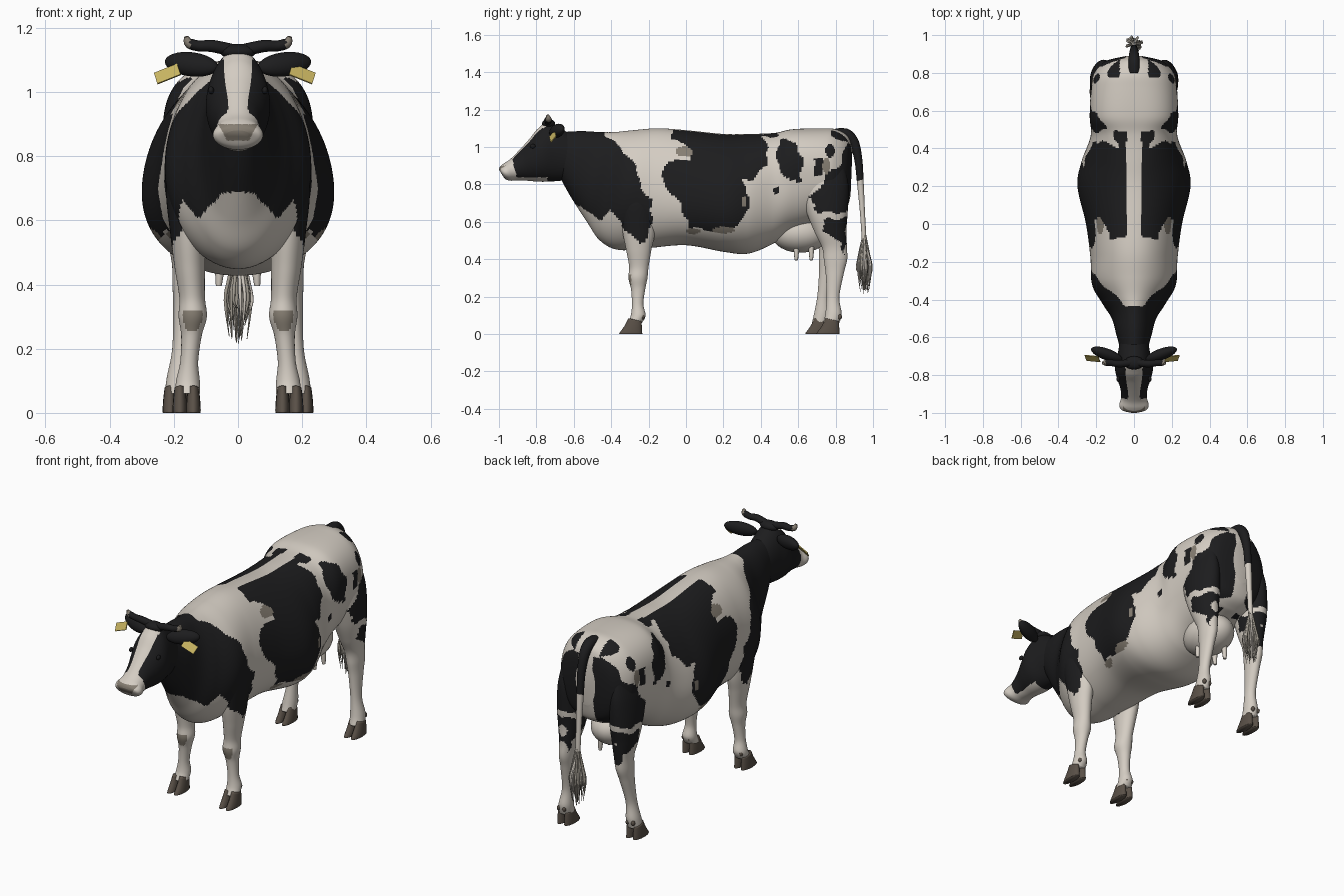
import bpy, bmesh, math, random
from mathutils import Vector

if "Cube" in bpy.data.objects:
    bpy.data.objects.remove(bpy.data.objects["Cube"])

random.seed(4)

# ---------- colours ----------
COLOURS = [("white_coat", (.66, .61, .545)), ("black_coat", (.012, .012, .013)),
           ("taupe_spot", (.24, .21, .17)), ("hoof_brown", (.10, .08, .063)),
           ("tag_yellow", (.58, .46, .12)), ("tuft_grey", (.36, .33, .28))]
MATS = []
for n, c in COLOURS:
    m = bpy.data.materials.new(n)
    m.diffuse_color = (*c, 1)
    m.use_nodes = True
    m.node_tree.nodes["Principled BSDF"].inputs["Base Color"].default_value = m.diffuse_color
    MATS.append(m)
WHITE, BLACK, TAUPE, HOOF, YELLOW, TUFT = range(6)


# ---------- helpers ----------
def paint(ob, rule):
    """Give every face a material: fixed index or rule(x, y, z)."""
    ob.data.materials.clear()
    for m in MATS:
        ob.data.materials.append(m)
    for p in ob.data.polygons:
        p.use_smooth = True
        c = ob.matrix_world @ p.center
        p.material_index = rule if isinstance(rule, int) else rule(*c)


def spline(rows, per):
    """Catmull-Rom resample of section rows."""
    out = []
    for i in range(len(rows) - 1):
        a, b, c, d = rows[max(i - 1, 0)], rows[i], rows[i + 1], rows[min(i + 2, len(rows) - 1)]
        for j in range(per):
            t = j / per
            out.append([.5 * (2 * q + (r - p) * t + (2 * p - 5 * q + 4 * r - s) * t * t
                              + (3 * q - p - 3 * r + s) * t ** 3) for p, q, r, s in zip(a, b, c, d)])
    return out + [list(rows[-1])]


def loft(name, rows, rule, sides=24, per=6):
    """Rows: y1, z1, y2, z2 (ends of section), half width, x centre, pear shape, roundness."""
    rows = [tuple(r) + (0, 0, 1)[len(r) - 5:] for r in rows]
    bm = bmesh.new()
    rings = []
    for y1, z1, y2, z2, w, x, k, e in spline(rows, per):
        ring = []
        for i in range(sides):
            a = math.tau * i / sides
            c, s = math.cos(a), math.sin(a)
            c, s = math.copysign(abs(c) ** e, c), math.copysign(abs(s) ** e, s)
            ring.append(bm.verts.new((x + w * s * (1 - k * c), (y1 + y2) / 2 + (y1 - y2) / 2 * c,
                                      (z1 + z2) / 2 + (z1 - z2) / 2 * c)))
        rings.append(ring)
    for r, q in zip(rings, rings[1:]):
        for i in range(sides):
            j = (i + 1) % sides
            bm.faces.new((r[i], r[j], q[j], q[i]))
    bm.faces.new(rings[0])
    bm.faces.new(rings[-1])
    bmesh.ops.recalc_face_normals(bm, faces=bm.faces)
    me = bpy.data.meshes.new(name)
    bm.to_mesh(me)
    bm.free()
    ob = bpy.data.objects.new(name, me)
    bpy.context.collection.objects.link(ob)
    paint(ob, rule)
    return ob


def ball(name, loc, size, rule, rot=(0, 0, 0)):
    bpy.ops.mesh.primitive_uv_sphere_add(segments=28, ring_count=18, location=loc, rotation=rot)
    ob = bpy.context.object
    ob.name, ob.scale = name, size
    bpy.context.view_layer.update()
    paint(ob, rule)


def tubes(name, paths, rule):
    """Paths: lists of (x, y, z, radius)."""
    cu = bpy.data.curves.new(name, 'CURVE')
    cu.dimensions, cu.bevel_depth, cu.bevel_resolution, cu.use_fill_caps = '3D', 1, 2, True
    for path in paths:
        pts = spline(path, 4)
        sp = cu.splines.new('POLY')
        sp.points.add(len(pts) - 1)
        for p, (x, y, z, r) in zip(sp.points, pts):
            p.co, p.radius = (x, y, z, 1), max(r, .0005)
    ob = bpy.data.objects.new(name, cu)
    bpy.context.collection.objects.link(ob)
    bpy.ops.object.select_all(action='DESELECT')
    ob.select_set(True)
    bpy.context.view_layer.objects.active = ob
    bpy.ops.object.convert(target='MESH')
    paint(bpy.context.object, rule)


# ---------- coat pattern: patches in side view (y, z), same on both sides ----------
PATCHES = [
    [(-.9, 1.3), (-.42, 1.2), (-.43, 1.06), (-.33, .98), (-.26, .88), (-.25, .8), (-.19, .72), (-.18, .62),
     (-.2, .53), (-.25, .48), (-.33, .57), (-.4, .66), (-.47, .61), (-.56, .69), (-.9, .69)],
    [(-.02, 1.2), (-.08, 1.04), (.03, 1.0), (.02, .94), (-.11, .92), (-.13, .82), (-.03, .69), (.02, .57), (.16, .55),
     (.27, .58), (.34, .66), (.33, .77), (.29, .82), (.36, .83), (.43, .9), (.44, 1.0), (.4, 1.05), (.5, 1.06),
     (.5, 1.2)],
    [(.5, 1.04), (.58, 1.03), (.63, .93), (.61, .82), (.53, .83), (.48, .93)],
    [(.78, 1.2), (.78, 1.06), (.86, 1.02), (.82, .9), (.76, .86), (.72, .79), (.66, .73), (.71, .65), (.95, .65),
     (.95, 1.2)],
    [(.68, .95), (.73, .94), (.74, .85), (.69, .86)],
    [(.73, .61), (.86, .625), (.85, .42), (.82, .5), (.74, .54)]]
SPOTS = [(.48, .77, .018, .018, BLACK), (.77, .98, .025, .035, BLACK), (-.01, .975, .045, .028, TAUPE),
         (.2, .555, .06, .018, TAUPE), (.04, .55, .04, .015, TAUPE), (.75, .9, .02, .045, TAUPE),
         (.31, .71, .012, .03, TAUPE)]


def inside(poly, y, z):
    hit = False
    for (a, b), (c, d) in zip(poly, poly[1:] + poly[:1]):
        if (b > z) != (d > z) and y < (c - a) * (z - b) / (d - b) + a:
            hit = not hit
    return hit


def coat(x, y, z):
    x = abs(x)
    if y > -.38 and x < ((.075 if z > 1.02 else .045) if y > .7 else .04):     # white back line
        return WHITE
    for sy, sz, ry, rz, col in SPOTS:
        if ((y - sy) / ry) ** 2 + ((z - sz) / rz) ** 2 < 1:
            return col
    wy, wz = y + .007 * math.sin(60 * z), z + .007 * math.sin(55 * y + 1)   # ragged edges
    return BLACK if any(inside(p, wy, wz) for p in PATCHES) else WHITE


def face_coat(x, y, z):
    x = abs(x)
    if y < -.962 and .848 < z < .9 and x < .035 + (z - .848) * .5:
        return TAUPE
    if y + .25 * (z - .9) < -.92 or (z < .838 and y < -.74):
        return WHITE
    top = z > .99 - (y + .885) * -1.0 - .035           # upper face plane
    return WHITE if y < -.75 and top and x < .032 + .1 * max(0, z - .96) else BLACK


def leg_coat(x, y, z):
    return TAUPE if .255 < z < .32 and y < -.293 else coat(x, y, z)


# ---------- body and neck ----------
loft("body", [
    (-.66, 1.08, -.68, .85, .07, 0, 0, 1), (-.56, 1.085, -.62, .74, .092, 0, 0, 1),
    (-.46, 1.08, -.53, .60, .118, 0, .05, 1), (-.38, 1.08, -.46, .50, .165, 0, .04, 1),
    (-.28, 1.09, -.36, .45, .222, 0, 0, 1.04), (-.15, 1.10, -.2, .46, .23, 0, .08, .96),
    (0, 1.09, 0, .475, .25, 0, .16, .93), (.2, 1.07, .2, .44, .293, 0, .19, .95),
    (.33, 1.07, .33, .43, .275, 0, .13, .95), (.47, 1.075, .46, .48, .23, 0, .02, .85),
    (.57, 1.095, .57, .55, .232, 0, -.09, .8), (.72, 1.10, .74, .60, .225, 0, -.08, .86),
    (.80, 1.095, .80, .62, .21, 0, 0, .9), (.865, 1.06, .855, .66, .155, 0, .06, .95),
    (.89, .99, .88, .74, .06, 0, 0, 1)], coat, 160, 16)

# ---------- head ----------
loft("head", [
    (-.62, 1.07, -.62, .83, .075), (-.73, 1.13, -.67, .82, .088), (-.79, 1.10, -.74, .815, .10),
    (-.84, 1.04, -.79, .815, .09), (-.89, .985, -.85, .82, .072), (-.94, .935, -.90, .822, .068),
    (-.975, .912, -.94, .82, .078), (-.994, .895, -.967, .83, .068), (-1, .88, -.985, .855, .035)],
    face_coat, 96, 10)
ball("poll", (0, -.735, 1.125), (.055, .035, .025), BLACK)

for s, side in ((1, "right"), (-1, "left")):
    # head parts
    ball("eye_" + side, (s * .084, -.82, 1.005), (.009, .015, .012), BLACK)
    ball("nostril_" + side, (s * .034, -.98, .878), (.012, .008, .008), HOOF)
    ball("ear_" + side, (s * .145, -.69, 1.086), (.088, .03, .038), BLACK, (-.3, s * -.12, s * .35))
    tubes("horn_" + side, [[(s * .02, -.735, 1.13, .02), (s * .08, -.74, 1.143, .019), (s * .12, -.735, 1.143, .017),
                            (s * .152, -.735, 1.152, .016), (s * .162, -.74, 1.172, .007)]],
          lambda x, y, z: TAUPE if abs(x) > .15 else BLACK)
    bpy.ops.mesh.primitive_cube_add(size=1, location=(s * (.2 if s > 0 else .22), -.712, 1.056),
                                    rotation=(-.65, s * .38, s * .1))
    tag = bpy.context.object
    tag.name, tag.scale = "ear_tag_" + side, (.078, .005, .045)
    paint(tag, YELLOW)
    for p in tag.data.polygons:
        p.use_smooth = False

    # front leg
    loft("front_leg_" + side, [
        (-.37, .80, -.18, .82, .04, s * .15), (-.36, .70, -.16, .72, .062, s * .162),
        (-.34, .55, -.165, .55, .055, s * .155), (-.32, .45, -.185, .45, .047, s * .15),
        (-.304, .36, -.2, .36, .04, s * .143), (-.308, .30, -.206, .30, .044, s * .141),
        (-.294, .24, -.218, .24, .032, s * .145), (-.289, .16, -.228, .16, .028, s * .152),
        (-.295, .10, -.216, .10, .037, s * .156), (-.312, .06, -.235, .06, .038, s * .157)], leg_coat, 40, 9)

    # hind leg, the left one set a little forward
    def back(z):
        return -.06 * min(1, max(0, (.62 - z) / .5)) if s < 0 else 0
    hind = [(.62, .90, .84, .92, .04, .16), (.61, .78, .868, .80, .066, .16), (.645, .65, .865, .66, .072, .162),
            (.69, .54, .858, .56, .06, .162), (.728, .46, .86, .47, .044, .162), (.738, .39, .862, .40, .038, .166),
            (.747, .32, .845, .33, .032, .17), (.752, .2, .82, .2, .027, .178), (.745, .11, .832, .11, .036, .186),
            (.733, .06, .82, .06, .038, .19)]
    loft("hind_leg_" + side, [(a + back(b), b, c + back(d), d, w, s * x) for a, b, c, d, w, x in hind],
         coat, 48, 14)

    # hooves: two claws and two dewclaws per foot
    for foot, x, c in (("front", .16, -.278), ("hind", .191, .777 + back(0))):
        for o in (-.021, .021):
            cx = s * (x + o)
            loft(f"{foot}_hoof_{side}", [
                (c - .03, .085, c + .04, .068, .017, cx), (c - .05, .045, c + .042, .04, .021, cx),
                (c - .075, .01, c + .044, .008, .023, cx), (c - .08, 0, c + .045, 0, .022, cx)], HOOF, 16, 3)
            ball(f"{foot}_dewclaw_{side}", (s * (x + o * .8), c + .045, .092), (.01, .012, .014), HOOF)

    # teats
    for y in (.59, .67):
        tubes("teat_" + side, [[(s * .055, y, .48, .016), (s * .058, y, .43, .013), (s * .06, y, .395, .009)]], WHITE)

# ---------- udder ----------
ball("udder", (0, .61, .54), (.118, .155, .105), WHITE)

# ---------- tail ----------
loft("tail", [(.80, 1.06, .80, 1.10, .03), (.85, 1.04, .87, 1.095, .03), (.88, 1.0, .92, 1.04, .026),
              (.902, .92, .942, .94, .021), (.915, .8, .95, .81, .018), (.93, .65, .957, .65, .015),
              (.94, .5, .965, .5, .013), (.945, .42, .965, .42, .008)],
     lambda x, y, z: BLACK if z > .82 else WHITE, 20, 8)
strands = []
for i in range(60):
    a, r = random.uniform(0, math.tau), random.uniform(.012, .046)
    dx, dy, end = math.cos(a) * r, math.sin(a) * r, random.uniform(.215, .33)
    strands.append([(dx * .15, .952 + dy * .15, random.uniform(.47, .54), .005),
                    (dx * .7, .952 + dy * .7, .42, .0055), (dx, .953 + dy, .35, .005),
                    (dx * .6 + random.uniform(-.01, .01), .953 + dy * .6, end, .001)])
tubes("tail_tuft", strands[:40], TUFT)
tubes("tail_tuft_light", strands[40:], WHITE)
